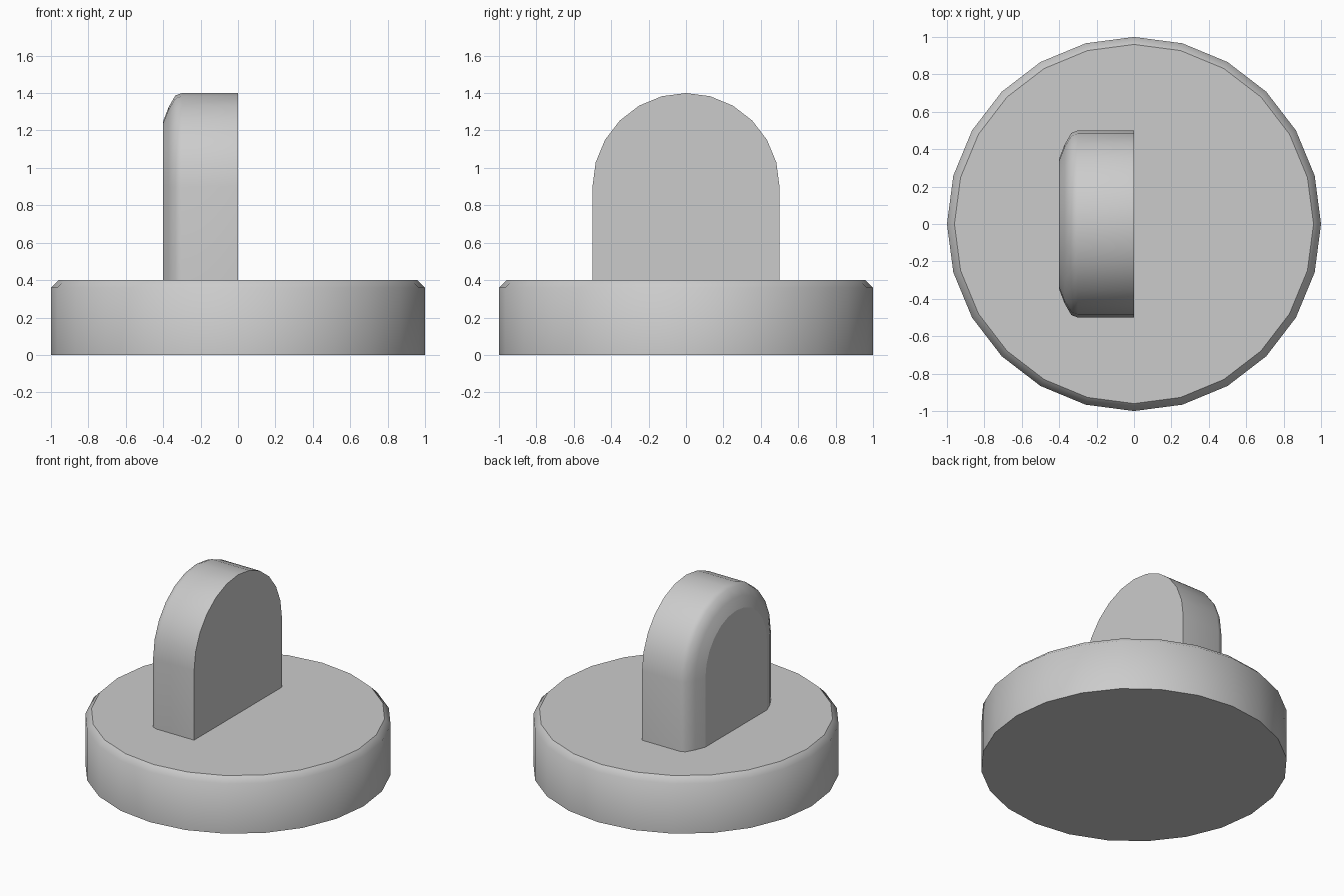
import bpy, bmesh
from math import sin, cos, pi

if "Cube" in bpy.data.objects:
    bpy.data.objects.remove(bpy.data.objects["Cube"])


def loft(name, rings):
    """Bridge closed rings into a solid: smooth walls, flat end caps and underside."""
    bm = bmesh.new()
    loops = [[bm.verts.new(p) for p in ring] for ring in rings]
    n = len(loops[0])
    walls = []
    for a, b in zip(loops, loops[1:]):
        for i in range(n):
            j = (i + 1) % n
            walls.append(bm.faces.new((a[i], a[j], b[j], b[i])))
    bm.faces.new(loops[0][::-1])
    bm.faces.new(loops[-1])
    bmesh.ops.recalc_face_normals(bm, faces=bm.faces[:])
    bm.normal_update()
    for f in walls:
        f.smooth = f.normal.z > -0.99
    mesh = bpy.data.meshes.new(name)
    bm.to_mesh(mesh)
    bm.free()
    obj = bpy.data.objects.new(name, mesh)
    bpy.context.collection.objects.link(obj)
    return obj


def circle(r, z, n=24):
    return [(r * cos(2 * pi * i / n), r * sin(2 * pi * i / n), z) for i in range(n)]


def arch(x, r, base=0.4, centre=0.9, n=12):
    arc = [(x, r * cos(pi * i / n), centre + r * sin(pi * i / n)) for i in range(n + 1)]
    return [(x, r, base)] + arc + [(x, -r, base)]


# Round base with a chamfered top rim
loft("round_base", [circle(1, 0), circle(1, 0.36), circle(0.96, 0.4)])

# Upright arched tab, rounded on its left edge only
tab_profile = [(0, 0.5), (-0.3, 0.5), (-0.335, 0.487), (-0.371, 0.425), (-0.4, 0.35)]
loft("arched_tab", [arch(x, r) for x, r in tab_profile])
